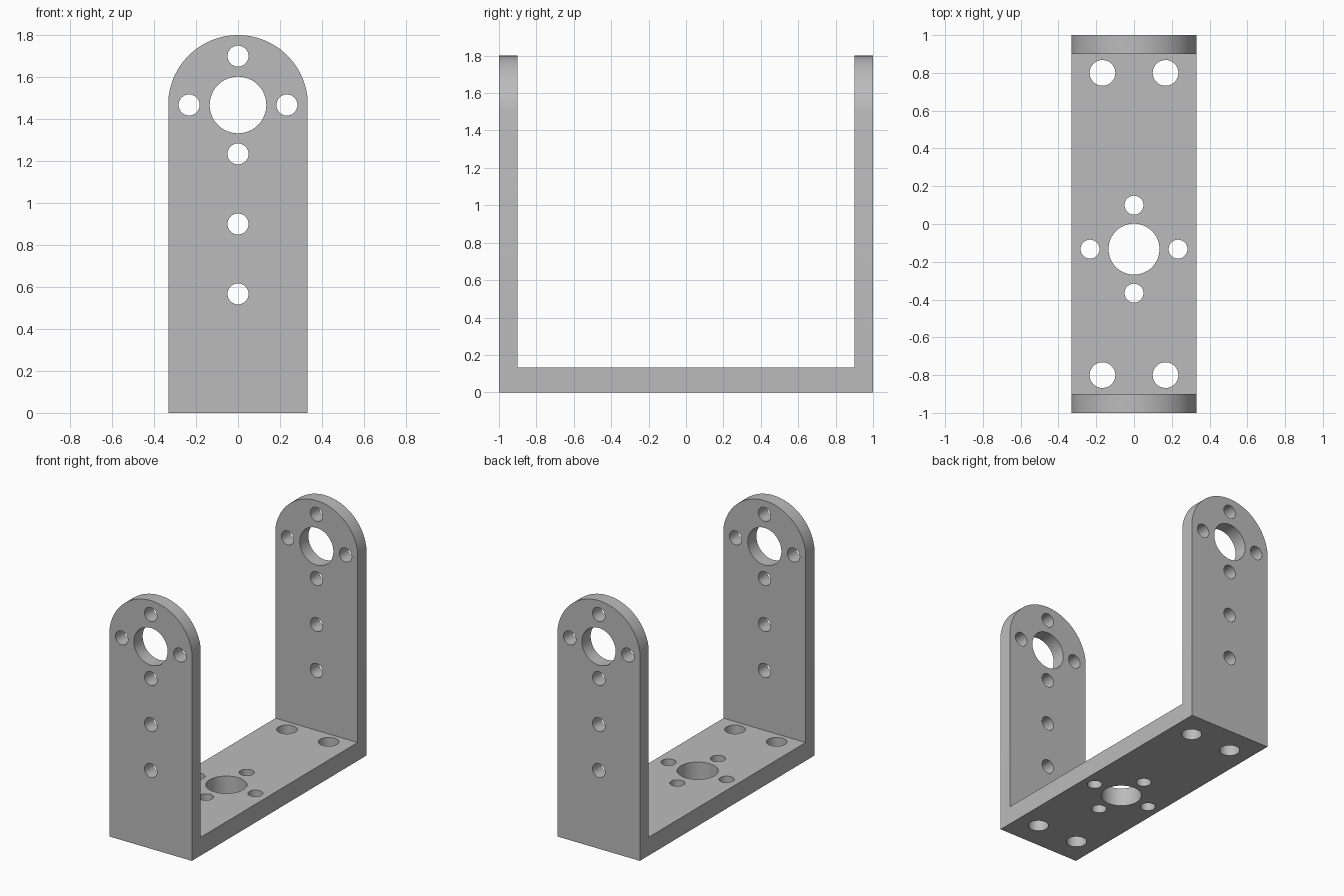
import bpy, bmesh, math
from mathutils import Matrix

cube = bpy.data.objects.get("Cube")
if cube:
    bpy.data.objects.remove(cube, do_unlink=True)

HALF_W, ARM, BASE, TOP = 0.33, 0.1, 0.133, 1.8
PIVOT_Z, ARCH_R = 1.467, 0.333
BIG, SMALL, MOUNT, RING = 0.135, 0.05, 0.068, 0.233


def add_object(name, bm):
    bmesh.ops.recalc_face_normals(bm, faces=bm.faces[:])
    mesh = bpy.data.meshes.new(name)
    bm.to_mesh(mesh)
    bm.free()
    obj = bpy.data.objects.new(name, mesh)
    bpy.context.collection.objects.link(obj)
    return obj


def prism(name, points, depth):
    """Extrude a closed outline of 3D points along the depth vector."""
    bm = bmesh.new()
    face = bm.faces.new([bm.verts.new(p) for p in points])
    out = bmesh.ops.extrude_face_region(bm, geom=[face])
    moved = [g for g in out["geom"] if isinstance(g, bmesh.types.BMVert)]
    bmesh.ops.translate(bm, verts=moved, vec=depth)
    return add_object(name, bm)


def drill(bm, radius, length, matrix):
    bmesh.ops.create_cone(bm, cap_ends=True, segments=64, radius1=radius,
                          radius2=radius, depth=length, matrix=matrix)


def hub(u, v):
    """Central bore with four holes around it."""
    ring = [(u + RING, v), (u - RING, v), (u, v + RING), (u, v - RING)]
    return [(u, v, BIG)] + [(a, b, SMALL) for a, b in ring]


# U-shaped bracket body
side = [(-1, 0), (1, 0), (1, TOP), (1 - ARM, TOP), (1 - ARM, BASE),
        (ARM - 1, BASE), (ARM - 1, TOP), (-1, TOP)]
bracket = prism("bracket", [(-HALF_W, y, z) for y, z in side], (2 * HALF_W, 0, 0))

# Rounded arm outline
start = math.acos(HALF_W / ARCH_R)
steps = 64
arch = [(-HALF_W - 0.1, -0.2), (HALF_W + 0.1, -0.2), (HALF_W + 0.1, 1.0), (HALF_W + 0.1, PIVOT_Z + ARCH_R * math.sin(start))]
for i in range(steps + 1):
    a = start + (math.pi - 2 * start) * i / steps
    arch.append((ARCH_R * math.cos(a), PIVOT_Z + ARCH_R * math.sin(a)))
arch.append((-HALF_W - 0.1, arch[-1][1]))
arch_cutter = prism("arch_cutter", [(x, -1.2, z) for x, z in arch], (0, 2.4, 0))

# Holes through both arms, then through the base
bm = bmesh.new()
for x, z, r in hub(0, PIVOT_Z) + [(0, 0.9, SMALL), (0, 0.567, SMALL)]:
    drill(bm, r, 2.4, Matrix.Translation((x, 0, z)) @ Matrix.Rotation(math.pi / 2, 4, "X"))
mounts = [(sx * 0.167, sy * 0.8, MOUNT) for sx in (-1, 1) for sy in (-1, 1)]
for x, y, r in hub(0, -BASE) + mounts:
    drill(bm, r, 0.4, Matrix.Translation((x, y, BASE / 2)))
hole_cutter = add_object("hole_cutter", bm)

# Cut the body and discard the cutters
for cutter, operation in ((arch_cutter, "INTERSECT"), (hole_cutter, "DIFFERENCE")):
    cutter.hide_render = True
    mod = bracket.modifiers.new(cutter.name, "BOOLEAN")
    mod.operation, mod.solver, mod.object = operation, "EXACT", cutter
bpy.context.view_layer.update()
graph = bpy.context.evaluated_depsgraph_get()
cut_mesh = bpy.data.meshes.new_from_object(bracket.evaluated_get(graph))
bracket.modifiers.clear()
bracket.data = cut_mesh
for cutter in (arch_cutter, hole_cutter):
    bpy.data.objects.remove(cutter, do_unlink=True)

# Grey metal
grey = bpy.data.materials.new("grey metal")
grey.use_nodes = True
colour = (0.5, 0.5, 0.5, 1)
grey.diffuse_color = colour
grey.node_tree.nodes["Principled BSDF"].inputs["Base Color"].default_value = colour
cut_mesh.materials.clear()
cut_mesh.materials.append(grey)

# Smooth curved walls, crisp edges
bpy.ops.object.select_all(action="DESELECT")
bracket.select_set(True)
bpy.context.view_layer.objects.active = bracket
bpy.ops.object.shade_smooth_by_angle(angle=math.radians(30))
